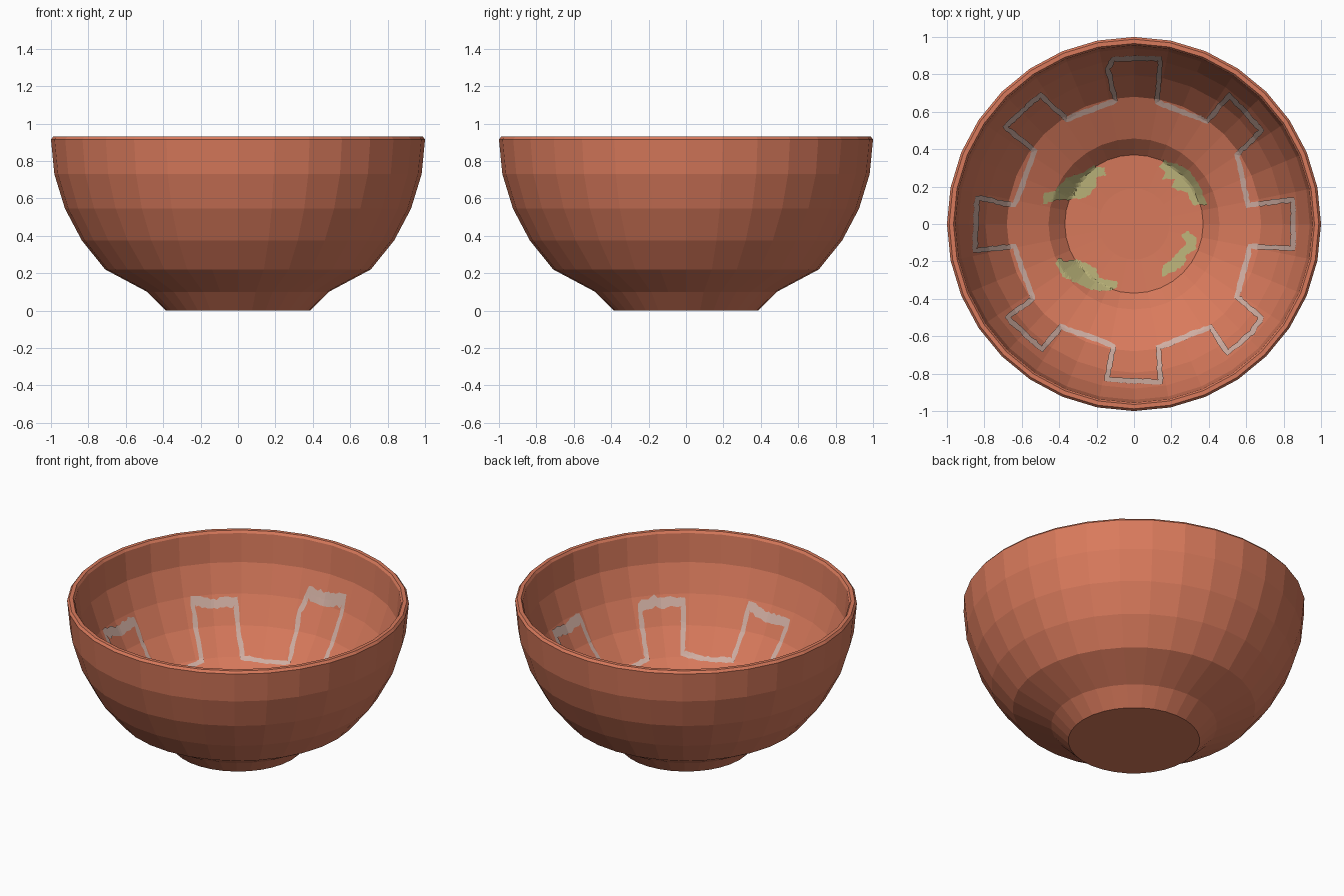
import bpy, bmesh, math, random
from mathutils import Vector

if "Cube" in bpy.data.objects:
    bpy.data.objects.remove(bpy.data.objects["Cube"])

random.seed(4)
SIDES = 32
SECTOR = 2 * math.pi / SIDES


def material(name, rgb):
    """Flat material from an sRGB 0-255 colour."""
    m = bpy.data.materials.new(name)
    lin = [((c / 255 + 0.055) / 1.055) ** 2.4 for c in rgb]
    m.diffuse_color = (*lin, 1)
    m.use_nodes = True
    m.node_tree.nodes["Principled BSDF"].inputs["Base Color"].default_value = m.diffuse_color
    return m


def add_object(name, bm, mat):
    mesh = bpy.data.meshes.new(name)
    bm.to_mesh(mesh)
    bm.free()
    mesh.materials.append(mat)
    ob = bpy.data.objects.new(name, mesh)
    bpy.context.collection.objects.link(ob)
    return ob


terracotta = material("terracotta", (217, 122, 92))
pale_paint = material("pale_paint", (208, 174, 162))
green_paint = material("green_paint", (188, 180, 122))

# Bowl profile as (radius, height): outside, rim, then inside
outer = [(0.385, 0), (0.485, 0.10), (0.71, 0.22), (0.835, 0.375), (0.925, 0.545),
         (0.982, 0.73), (1.0, 0.915), (0.988, 0.93)]
inner = [(0.965, 0.93), (0.955, 0.915), (0.94, 0.735), (0.88, 0.56), (0.795, 0.395),
         (0.68, 0.245), (0.457, 0.135), (0.37, 0.045), (0.19, 0.035)]

# Bowl: rings of vertices joined by flat faces
bm = bmesh.new()
rings = [[bm.verts.new((r * math.cos(i * SECTOR), r * math.sin(i * SECTOR), z))
          for i in range(SIDES)] for r, z in outer + inner]
for a, b in zip(rings, rings[1:]):
    for i in range(SIDES):
        j = (i + 1) % SIDES
        bm.faces.new((a[i], a[j], b[j], b[i]))
bm.faces.new(rings[0][::-1])
bm.faces.new(rings[-1])
add_object("bowl", bm, terracotta)


def inside_height(x, y, lift=0.004):
    """Height of the faceted inner surface, raised slightly off it."""
    t = math.atan2(y, x) % SECTOR - SECTOR / 2
    r = math.hypot(x, y) * math.cos(t) / math.cos(SECTOR / 2) + lift
    pts = inner[::-1]
    if r <= pts[0][0]:
        return pts[0][1] + lift
    for (r0, z0), (r1, z1) in zip(pts, pts[1:]):
        if r <= r1:
            return z0 + (z1 - z0) * (r - r0) / (r1 - r0) + lift
    return pts[-1][1]


# Painted battlement line: a narrow ribbon draped on the inner wall
path = [(-.10, .66), (-.14, .83), (-.11, .88), (.07, .885), (.14, .885), (.125, .65),
        (.39, .55), (.51, .69), (.68, .50), (.55, .37), (.61, .10), (.85, .13),
        (.85, -.13), (.62, -.12), (.55, -.39), (.68, -.50), (.63, -.58), (.50, -.69),
        (.41, -.55), (.13, -.66), (.14, -.845), (-.145, -.83), (-.11, -.65),
        (-.39, -.55), (-.49, -.67), (-.68, -.50), (-.54, -.40), (-.64, -.12),
        (-.85, -.14), (-.84, .14), (-.64, .10), (-.53, .39), (-.69, .52),
        (-.50, .69), (-.36, .56)]
samples = []
for p, q in zip(path, path[1:] + path[:1]):
    p, q = Vector(p), Vector(q)
    n = max(2, int((q - p).length / 0.018))
    samples += [p.lerp(q, k / n) for k in range(n)]

bm = bmesh.new()
rows = []
for i, p in enumerate(samples):
    d = (samples[(i + 1) % len(samples)] - samples[i - 1]).normalized()
    side = Vector((-d.y, d.x))
    p = p + side * random.uniform(-0.003, 0.003)
    half = 0.014 + random.uniform(-0.002, 0.002)
    row = []
    for s in (half, 0, -half):
        v = p + side * s
        row.append(bm.verts.new((v.x, v.y, inside_height(v.x, v.y))))
    rows.append(row)
for a, b in zip(rows, rows[1:] + rows[:1]):
    for k in range(2):
        bm.faces.new((a[k], a[k + 1], b[k + 1], b[k]))
add_object("battlement_line", bm, pale_paint)


# Green leafy brush marks around the floor
def brush_mark(name, outline):
    bm = bmesh.new()
    face = bm.faces.new([bm.verts.new((x, y, 0)) for x, y in outline])
    face.normal_update()
    if face.normal.z < 0:
        face.normal_flip()
    bmesh.ops.triangulate(bm, faces=bm.faces[:])
    bmesh.ops.subdivide_edges(bm, edges=bm.edges[:], cuts=5, use_grid_fill=True)
    for v in bm.verts:
        if v.is_boundary:   # ragged paint edge
            v.co.x += random.uniform(-0.005, 0.005)
            v.co.y += random.uniform(-0.005, 0.005)
        v.co.z = inside_height(v.co.x, v.co.y)
    add_object(name, bm, green_paint)


brush_mark("leaf_back_left", [
    (-.49, .10), (-.48, .17), (-.42, .18), (-.36, .25), (-.28, .27), (-.22, .31),
    (-.16, .30), (-.15, .26), (-.20, .25), (-.20, .20), (-.26, .14), (-.34, .13), (-.42, .13)])
brush_mark("leaf_back_right", [
    (.13, .31), (.16, .34), (.23, .32), (.30, .28), (.35, .21), (.39, .10),
    (.31, .10), (.29, .17), (.23, .18), (.20, .20), (.22, .24), (.15, .24), (.17, .28)])
brush_mark("leaf_front_right", [
    (.25, -.06), (.29, -.04), (.33, -.07), (.33, -.13), (.28, -.17), (.27, -.22),
    (.22, -.25), (.15, -.28), (.15, -.23), (.19, -.20), (.24, -.15), (.28, -.10)])
brush_mark("leaf_front_left", [
    (-.42, -.21), (-.40, -.18), (-.37, -.20), (-.31, -.19), (-.25, -.21), (-.20, -.24),
    (-.19, -.29), (-.09, -.31), (-.09, -.34), (-.15, -.36), (-.24, -.35), (-.32, -.31),
    (-.38, -.28)])
